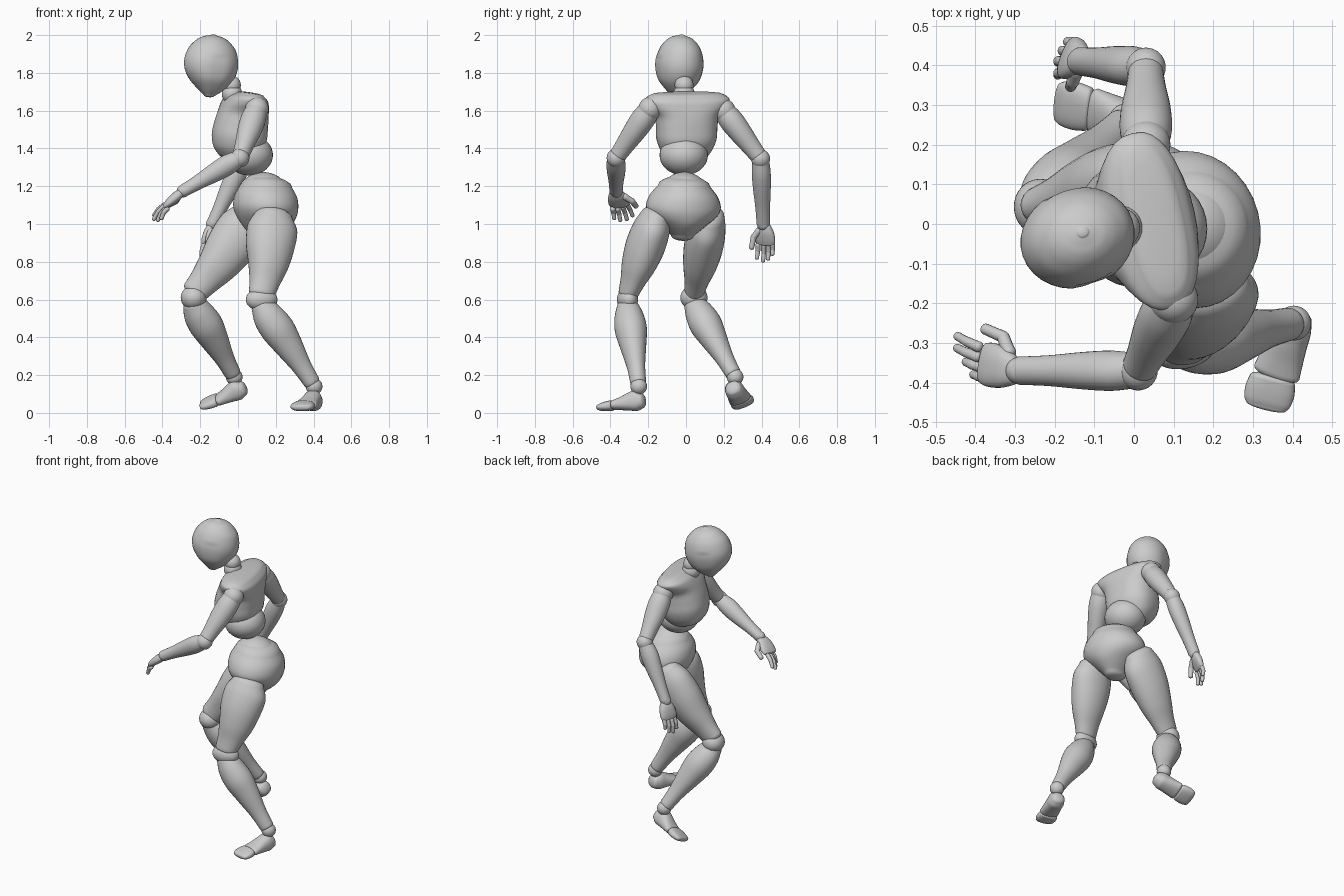
import bpy, bmesh, math
from mathutils import Vector as V


def finish(name, bm):
    bmesh.ops.recalc_face_normals(bm, faces=bm.faces)
    me = bpy.data.meshes.new(name)
    bm.to_mesh(me)
    bm.free()
    ob = bpy.data.objects.new(name, me)
    bpy.context.collection.objects.link(ob)
    bpy.ops.object.select_all(action='DESELECT')
    ob.select_set(True)
    bpy.context.view_layer.objects.active = ob
    bpy.ops.object.shade_smooth_by_angle(angle=math.radians(50))
    return ob


def catmull(p, steps):
    out = []
    for i in range(len(p) - 1):
        p0, p1, p2, p3 = p[max(i - 1, 0)], p[i], p[i + 1], p[min(i + 2, len(p) - 1)]
        for k in range(steps):
            t = k / steps
            out.append([0.5 * (2 * b + (c - a) * t + (2 * a - 5 * b + 4 * c - d) * t * t
                               + (3 * b - a - 3 * c + d) * t ** 3)
                        for a, b, c, d in zip(p0, p1, p2, p3)])
    return out + [list(p[-1])]


def loft(name, a, b, fwd, rings, cap=0.5, p=2.0, n=32, steps=5, flat=1.0):
    """Rounded limb from a to b; ring = (t, front, back, half width); flat clips the sides."""
    a, b, fwd = V(a), V(b), V(fwd)
    axis = b - a
    length = axis.length
    d = axis / length
    f = (fwd - d * fwd.dot(d)).normalized()
    s = d.cross(f)
    body = catmull(rings, steps)
    angs = [math.radians(x) for x in (85, 65, 45, 22)]

    def dome(r, sign):
        h = cap * (r[1] + r[2] + r[3]) / 3 / length
        return [(r[0] + sign * h * math.sin(q), *(v * math.cos(q) for v in r[1:])) for q in angs]
    full = dome(body[0], -1) + body + dome(body[-1], 1)[::-1]
    bm = bmesh.new()
    loops = []
    for t, fr, bk, w in full:
        loop = []
        for i in range(n):
            q = 2 * math.pi * i / n
            c, e = math.cos(q), math.sin(q)
            u = math.copysign(abs(c) ** (2 / p), c) * (fr if c > 0 else bk)
            v = math.copysign(min(abs(e) ** (2 / p), flat if t > .35 else 1), e) * w
            loop.append(bm.verts.new(a + axis * t + f * u + s * v))
        loops.append(loop)
    for l0, l1 in zip(loops, loops[1:]):
        for i in range(n):
            j = (i + 1) % n
            bm.faces.new((l0[i], l0[j], l1[j], l1[i]))
    bm.faces.new(loops[0])
    bm.faces.new(loops[-1])
    return finish(name, bm)


def ball(name, c, r, yaw=0.0, pitch=0.0):
    bm = bmesh.new()
    bmesh.ops.create_uvsphere(bm, u_segments=32, v_segments=20, radius=1)
    ob = finish(name, bm)
    ob.location = c
    ob.scale = r if isinstance(r, tuple) else (r, r, r)
    ob.rotation_euler = (0, pitch, yaw)
    return ob


FACING = (-1, -0.22, 0)

# Head with flattened cheeks, and two neck balls
loft("head", (-0.13, -0.022, 1.985), (-0.155, -0.05, 1.68), (-1, -0.35, 0),
     [(-.045, .016, .016, .014), (-.03, .036, .036, .031), (0, .064, .064, .056), (.07, .095, .095, .082),
      (.2, .128, .128, .108), (.4, .147, .144, .125), (.58, .14, .14, .122), (.75, .108, .115, .105),
      (.9, .06, .072, .066), (1, .025, .03, .03)], cap=.3, flat=.95)
ball("upper_neck", (-.033, -.01, 1.735), (.048, .05, .05))
ball("lower_neck", (-.032, -.01, 1.69), (.054, .056, .055))

# Torso
loft("chest", (0.0, 0.0, 1.35), (0.05, 0.008, 1.685), FACING,
     [(0, .10, .08, .10), (.12, .135, .108, .135), (.3, .153, .132, .158), (.5, .15, .13, .162), (.68, .138, .123, .17),
      (.83, .123, .112, .213), (.93, .105, .10, .227), (1, .07, .075, .198)], cap=.12, p=2.4)
ball("abdomen", (0.06, -0.012, 1.365), (.125, .128, .108))
ball("waist", (0.135, -0.01, 1.135), (.145, .138, .14), .2, .15)
loft("pelvis", (0.148, -0.01, 1.2), (0.13, -0.02, 0.94), (-1, -0.25, 0),
     [(0, .135, .14, .14), (.2, .16, .17, .182), (.42, .165, .178, .2), (.6, .15, .17, .18),
      (.78, .12, .145, .125), (1, .07, .085, .06)], cap=.4)

# Arms: shoulder, elbow, wrist on each side
UPPER = [(0, .055, .055, .055), (.2, .066, .066, .064), (.45, .063, .063, .06), (.75, .05, .05, .05), (.93, .045, .045, .045)]
FORE = [(.04, .045, .045, .045), (.22, .056, .054, .05), (.45, .05, .05, .047), (.75, .038, .038, .039), (1, .033, .033, .036)]
arms = {
    "left": ((0.10, -0.19, 1.61), (0.01, -0.37, 1.35), (-0.29, -0.37, 1.175)),
    "right": ((0.03, 0.20, 1.60), (0.03, 0.395, 1.345), (-0.135, 0.41, 1.0)),
}
for side, (sh, el, wr) in arms.items():
    ball(side + "_shoulder", sh, .062)
    loft(side + "_upper_arm", sh, el, FACING, UPPER)
    ball(side + "_elbow", el, .05)
    loft(side + "_forearm", el, wr, FACING, FORE)
    ball(side + "_wrist", wr, .034)


# Hands: palm, four fingers and a thumb
def digit(name, pts, r):
    for i, (p, q) in enumerate(zip(pts, pts[1:])):
        k = r * (1 - .12 * i)
        loft(f"{name}_{i + 1}", p, q, (0.3, 0.9, 0.4), [(0, k, k, k), (.5, k * .92, k * .92, k * .92), (1, k * .9, k * .9, k * .9)],
             cap=.8, n=14, steps=2)


PALM = [(0, .024, .02, .035), (.35, .028, .024, .05), (.75, .024, .021, .056), (1, .017, .016, .051)]
hands = {
    "left": ((-0.30, -0.372, 1.165), (-0.38, -0.35, 1.098), (-.6, 0, .8),
             [((-.392, -.31, 1.10), (-.445, -.283, 1.045)), ((-.395, -.335, 1.09), (-.446, -.313, 1.025)),
              ((-.385, -.362, 1.08), (-.424, -.348, 1.02)), ((-.375, -.388, 1.08), (-.405, -.38, 1.03))],
             [(-.315, -.325, 1.145), (-.33, -.285, 1.12), (-.375, -.265, 1.095)]),
    "right": ((-0.135, 0.415, 0.99), (-0.17, 0.42, 0.895), (-1, .4, .3),
              [((-.18, .382, .89), (-.192, .375, .82)), ((-.18, .41, .885), (-.192, .408, .805)),
               ((-.17, .436, .885), (-.18, .434, .815)), ((-.158, .458, .89), (-.165, .457, .84))],
              [(-.145, .385, .965), (-.155, .358, .93), (-.16, .347, .875)]),
}
for side, (a, b, up, fingers, thumb) in hands.items():
    loft(side + "_palm", a, b, up, PALM, cap=.3, p=2.4)
    for i, (k, t) in enumerate(fingers):
        mid = (V(k) + V(t)) / 2 + V(up).normalized() * .006
        digit(f"{side}_finger_{i + 1}", [k, mid, t], .014)
    digit(side + "_thumb", thumb, .018)

# Legs: hip, knee, ankle on each side
THIGH = [(0, .095, .112, .08), (.15, .123, .145, .098), (.38, .118, .14, .104), (.62, .092, .12, .09),
         (.82, .075, .09, .066), (.97, .07, .07, .053)]
SHIN = [(0, .06, .06, .055), (.13, .084, .08, .076), (.3, .088, .092, .085), (.5, .072, .08, .07),
        (.75, .05, .056, .049), (.95, .042, .046, .042)]
legs = {
    "left": ((0.18, -0.16, 1.04), (0.125, -0.31, 0.62), (0.403, -0.25, 0.14), (-1, -.2, 0), (.085, .055, .06)),
    "right": ((0.06, 0.125, 1.04), (-0.235, 0.042, 0.63), (-0.02, 0.26, 0.19), (-1, 0, .3), (.068, .072, .065)),
}
for side, (hip, kn, an, fw, kr) in legs.items():
    loft(side + "_thigh", hip, kn, fw, THIGH)
    ball(side + "_knee", V(kn) - V((0, 0, .02)), kr, .2)
    loft(side + "_shin", V(kn) - V((0, 0, .05)), an, fw, SHIN)
    ball(side + "_ankle", an, .044)

# Feet: instep and hinged toe block
FOOT = [(0, .04, .04, .042), (.2, .06, .05, .05), (.45, .052, .044, .052), (.75, .036, .036, .056), (1, .025, .03, .06)]
TOES = [(0, .028, .028, .058), (.4, .025, .027, .063), (.8, .019, .023, .06), (1, .013, .017, .052)]
feet = {
    "left": ((0.408, -0.235, .064), (0.36, -0.375, .045), (0.35, -0.392, .039), (0.333, -0.46, .031), (0, 0, 1)),
    "right": ((0.025, 0.25, .13), (-0.10, 0.285, .075), (-0.115, 0.29, .068), (-0.192, 0.307, .045), (0, -.4, 1)),
}
for side, (heel, bend, toe0, toe1, up) in feet.items():
    loft(side + "_foot", heel, bend, up, FOOT, cap=.5, p=2.3)
    loft(side + "_toes", toe0, toe1, up, TOES, cap=.35, p=2.5)
